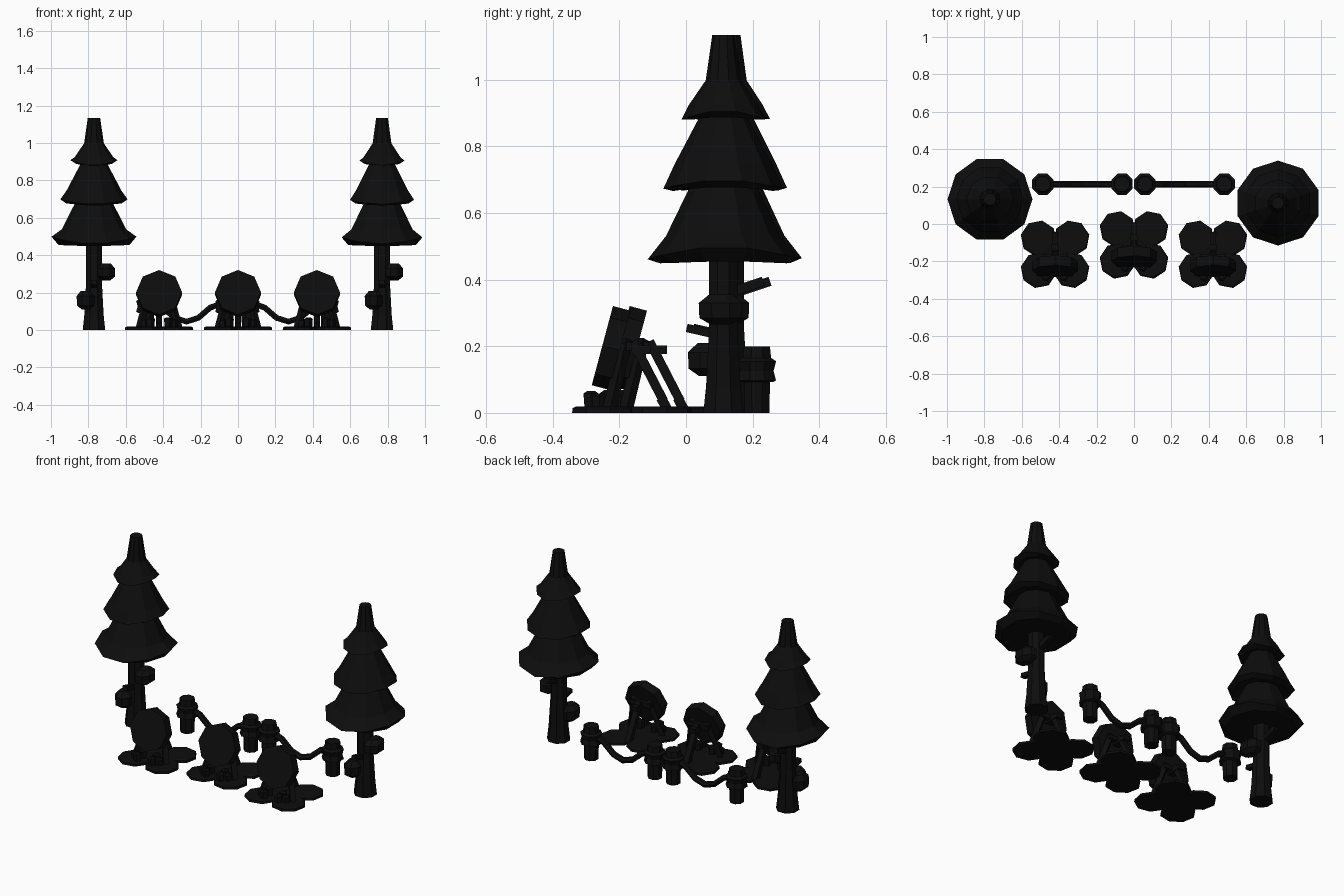
import bpy, bmesh, math
from mathutils import Vector, Matrix

if "Cube" in bpy.data.objects:
    bpy.data.objects.remove(bpy.data.objects["Cube"])

black = bpy.data.materials.new("near_black")
black.diffuse_color = (0.004, 0.004, 0.004, 1)
black.use_nodes = True
black.node_tree.nodes["Principled BSDF"].inputs["Base Color"].default_value = black.diffuse_color


def finish(name, bm, matrix=None):
    if matrix:
        bm.transform(matrix)
    bmesh.ops.recalc_face_normals(bm, faces=bm.faces)
    me = bpy.data.meshes.new(name)
    bm.to_mesh(me)
    bm.free()
    me.materials.append(black)
    ob = bpy.data.objects.new(name, me)
    bpy.context.collection.objects.link(ob)
    return ob


def lathe(name, profile, sides, loc=(0, 0, 0), turn=0.0, wave=None, matrix=None):
    """Stack of (radius, z) rings, closed top and bottom; wave bends the rings in z."""
    bm = bmesh.new()
    rings = []
    for i, (r, z) in enumerate(profile):
        ring = []
        for k in range(sides):
            a = turn + math.tau * k / sides
            dz = wave[i] * math.cos(2 * a) if wave else 0
            ring.append(bm.verts.new((r * math.cos(a), r * math.sin(a), z + dz)))
        rings.append(ring)
    for lo, hi in zip(rings, rings[1:]):
        for k in range(sides):
            j = (k + 1) % sides
            bm.faces.new((lo[k], lo[j], hi[j], hi[k]))
    bm.faces.new(rings[0])
    bm.faces.new(rings[-1])
    return finish(name, bm, Matrix.Translation(loc) @ (matrix or Matrix()))


def bar(name, a, b, w, d):
    """Square beam from a to b."""
    a, b = Vector(a), Vector(b)
    bm = bmesh.new()
    bmesh.ops.create_cube(bm, size=1)
    q = (b - a).to_track_quat('Z', 'Y').to_matrix().to_4x4()
    return finish(name, bm, Matrix.Translation((a + b) / 2) @ q @
                  Matrix.Diagonal((w, d, (b - a).length, 1)))


def rope(name, pts, r, sides=6):
    """Tube along points in an x-z plane."""
    bm = bmesh.new()
    rings = []
    for i, p in enumerate(pts):
        t = (Vector(pts[min(i + 1, len(pts) - 1)]) - Vector(pts[max(i - 1, 0)])).normalized()
        u = Vector((0, 1, 0))
        v = t.cross(u)
        rings.append([bm.verts.new(Vector(p) + r * (math.cos(k * math.tau / sides) * u +
                                                    math.sin(k * math.tau / sides) * v))
                      for k in range(sides)])
    for lo, hi in zip(rings, rings[1:]):
        for k in range(sides):
            j = (k + 1) % sides
            bm.faces.new((lo[k], lo[j], hi[j], hi[k]))
    bm.faces.new(rings[0])
    bm.faces.new(rings[-1])
    return finish(name, bm)


# Pine trees
R10 = math.radians(18)
for x, y, turn in ((-0.77, 0.132, 0.0), (0.77, 0.112, R10)):
    lathe("tree_trunk", [(0.065, 0), (0.056, 0.08), (0.046, 0.25), (0.046, 0.5)], 8, (x, y, 0), math.pi / 8)
    lathe("foliage_bottom", [(0.04, 0.456), (0.19, 0.452), (0.227, 0.48), (0.172, 0.535), (0.085, 0.71)],
          10, (x, y, 0), turn, (0, 0.003, 0.019, 0.004, 0))
    lathe("foliage_middle", [(0.04, 0.69), (0.15, 0.672), (0.18, 0.686), (0.147, 0.745), (0.06, 0.91)],
          10, (x, y, 0), turn, (0, 0.006, 0.013, 0, 0))
    lathe("foliage_upper", [(0.03, 0.9), (0.095, 0.884), (0.126, 0.894), (0.103, 0.925), (0.055, 0.995)],
          10, (x, y, 0), turn, (0, 0.004, 0.014, 0, 0))
    lathe("foliage_tip", [(0.054, 0.99), (0.033, 1.135)], 10, (x, y, 0), turn)
    # Leaf clumps and cut branches on the trunk
    clump = [(0.03, -0.045), (0.064, -0.025), (0.066, 0.02), (0.035, 0.045)]
    lathe("leaf_clump_high", clump, 8, (x + 0.065, y - 0.008, 0.31), math.pi / 8,
          matrix=Matrix.Diagonal((0.78, 1.08, 1, 1)))
    lathe("leaf_clump_low", clump, 8, (x - 0.045, y - 0.045, 0.16), math.pi / 8,
          matrix=Matrix.Diagonal((0.78, 1, 1.1, 1)))
    bar("branch_stub", (x, y, 0.23), (x, y - 0.11, 0.255), 0.03, 0.025)
    bar("branch_stub", (x, y, 0.355), (x, y + 0.12, 0.395), 0.03, 0.028)

# Rope barriers: posts with round caps, and a sagging rope between each pair
for x in (-0.487, -0.064, 0.058, 0.482):
    lathe("barrier_post", [(0.04, 0), (0.043, 0.11)], 8, (x, 0.213, 0), math.pi / 8)
    lathe("post_cap", [(0.05, 0.092), (0.062, 0.097), (0.054, 0.126), (0.062, 0.155),
                       (0.046, 0.165), (0.042, 0.2)], 8, (x, 0.213, 0), math.pi / 8)
for x0, x1 in ((-0.487, -0.064), (0.058, 0.482)):
    rope("barrier_rope", [(x0 + (x1 - x0) * t, 0.213, z) for t, z in
                          ((0, 0.15), (0.2, 0.12), (0.35, 0.065), (0.5, 0.045),
                           (0.65, 0.065), (0.8, 0.12), (1, 0.15))], 0.018)

# Round targets on easels
for x, y in ((-0.422, -0.225), (0, -0.175), (0.422, -0.225)):
    lean = Matrix.Rotation(math.radians(90 - 15), 4, 'X')
    lathe("target_disc", [(0.123, -0.027), (0.123, 0.027)], 8, (x, y, 0.195), 0, matrix=lean)
    # Easel
    bar("easel_crossbar", (x - 0.07, y + 0.05, 0.2), (x + 0.07, y + 0.05, 0.2), 0.025, 0.025)
    bar("easel_top_block", (x, y, 0.19), (x, y + 0.118, 0.19), 0.04, 0.025)
    bar("back_leg", (x, y + 0.065, 0.215), (x, y + 0.158, 0.035), 0.032, 0.028)
    bar("back_foot", (x, y + 0.15, 0.045), (x, y + 0.17, 0.008), 0.032, 0.03)
    for s in (-1, 1):
        bar("front_leg", (x + s * 0.05, y + 0.045, 0.22), (x + s * 0.105, y - 0.005, 0.01), 0.03, 0.028)
        # Grass tufts below the disc
        for dx, dy, h in ((0.048, -0.06, 0.058), (0.08, -0.035, 0.05), (0.046, -0.01, 0.06)):
            lathe("grass_tuft", [(0.02, 0.008), (0.024, h), (0.012, h + 0.008)], 5, (x + s * dx, y + dy, 0))
        # Ground patch lobes
        for dy in (-0.022, 0.148):
            lathe("ground_patch", [(0.097, 0), (0.095, 0.014), (0.085, 0.019)], 8,
                  (x + s * 0.088, y + dy, 0), 0.2 * s)
    lathe("ground_middle", [(0.1, 0), (0.1, 0.017)], 8, (x, y + 0.06, 0))
